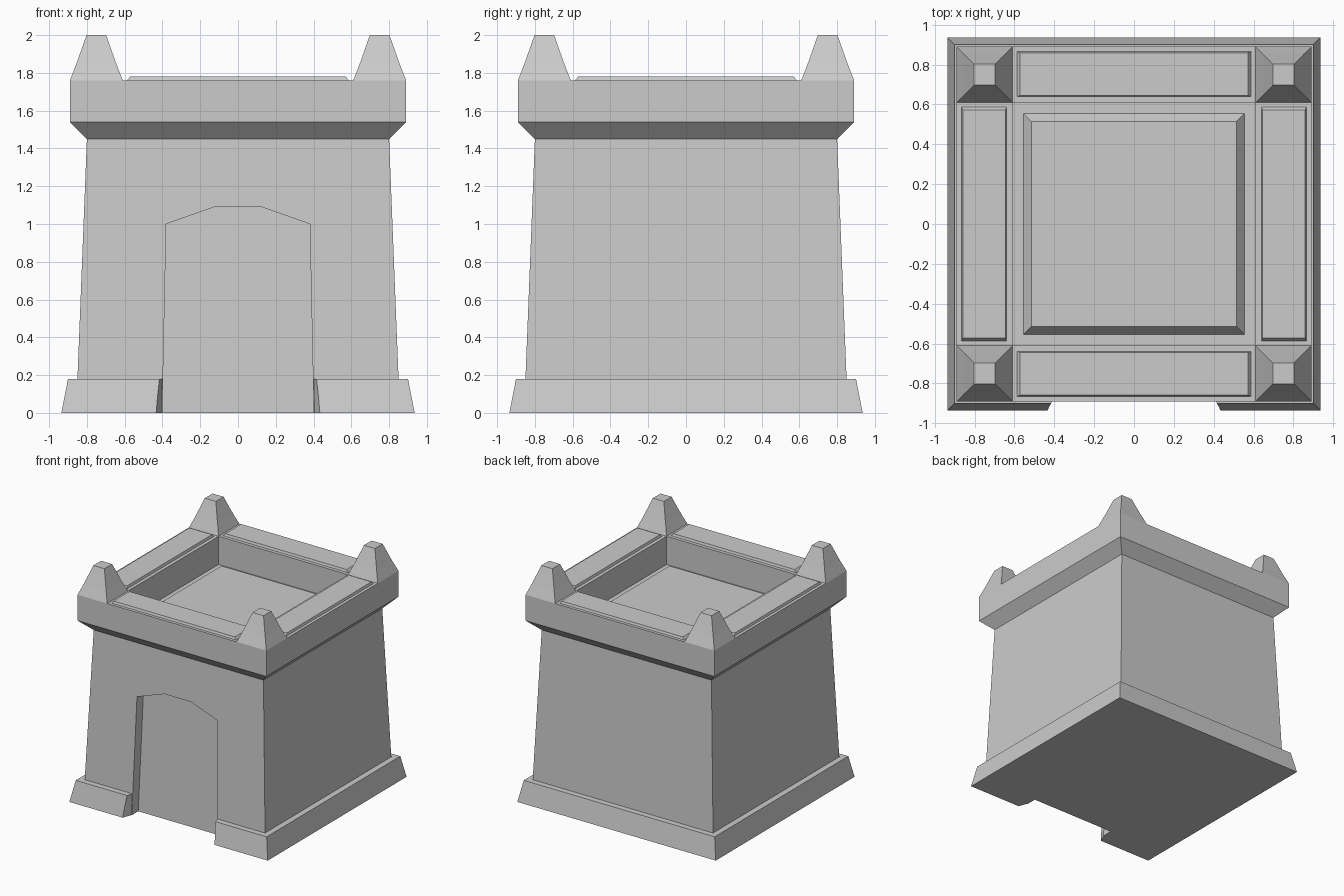
import bpy, bmesh

if "Cube" in bpy.data.objects:
    bpy.data.objects.remove(bpy.data.objects["Cube"])


def finish(name, bm):
    bmesh.ops.recalc_face_normals(bm, faces=bm.faces)
    mesh = bpy.data.meshes.new(name)
    bm.to_mesh(mesh)
    bm.free()
    obj = bpy.data.objects.new(name, mesh)
    bpy.context.collection.objects.link(obj)
    return obj


def stack(name, rings, cx=0.0, cy=0.0):
    """Solid from rectangular rings (half x, half y, z), capped at both ends."""
    bm = bmesh.new()
    corners = ((-1, -1), (1, -1), (1, 1), (-1, 1))
    loops = [[bm.verts.new((cx + sx * hx, cy + sy * hy, z)) for sx, sy in corners]
             for hx, hy, z in rings]
    for a, b in zip(loops, loops[1:]):
        for i in range(4):
            j = (i + 1) % 4
            bm.faces.new((a[i], a[j], b[j], b[i]))
    bm.faces.new(loops[0][::-1])
    bm.faces.new(loops[-1])
    return finish(name, bm)


def hull(name, points):
    """Convex cutter, mirrored across x = 0."""
    bm = bmesh.new()
    for x, y, z in points:
        for s in (-1, 1):
            bm.verts.new((s * x, y, z))
    bmesh.ops.convex_hull(bm, input=bm.verts)
    obj = finish(name, bm)
    obj.hide_render = True
    return obj


def cut(target, cutter):
    mod = target.modifiers.new("cut", 'BOOLEAN')
    mod.operation = 'DIFFERENCE'
    mod.solver = 'EXACT'
    mod.object = cutter
    bpy.context.view_layer.objects.active = target
    bpy.ops.object.modifier_apply(modifier=mod.name)
    bpy.data.objects.remove(cutter)


# Tower: plinth, battered walls, cornice, parapet and sunken roof floor
profile = [(0.935, 0.0), (0.90, 0.18), (0.85, 0.18), (0.80, 1.45), (0.89, 1.54),
           (0.89, 1.76), (0.61, 1.76), (0.61, 1.52), (0.555, 1.52), (0.515, 1.57)]
tower = stack("tower", [(h, h, z) for h, z in profile])

# Plinth gap in front of the doorway, flaring outwards
cut(tower, hull("plinth_gap_cutter", [
    (0.458, -1.0, -0.05), (0.445, -1.0, 0.20),
    (0.407, -0.861, -0.05), (0.40, -0.851, 0.20)]))

# Arched door recess with a back parallel to the sloping wall
door = [(0.403, -0.1), (0.38, 1.0), (0.125, 1.09)]
cut(tower, hull("door_cutter",
                [(x, -1.1, z) for x, z in door] +
                [(x, -0.77 + 0.0394 * z, z) for x, z in door]))

# Corner merlons
for sx, side in ((-1, "left"), (1, "right")):
    for sy, end in ((-1, "front"), (1, "back")):
        stack(f"merlon_{end}_{side}",
              [(0.14, 0.14, 1.76), (0.105, 0.105, 1.85), (0.052, 0.052, 2.0)],
              sx * 0.75, sy * 0.75)

# Raised slabs along the parapet top
for s, end, side in ((-1, "front", "left"), (1, "back", "right")):
    stack(f"parapet_slab_{end}", [(0.587, 0.113, 1.76), (0.572, 0.107, 1.78)], 0, s * 0.752)
    stack(f"parapet_slab_{side}", [(0.113, 0.587, 1.76), (0.107, 0.572, 1.78)], s * 0.752, 0)
